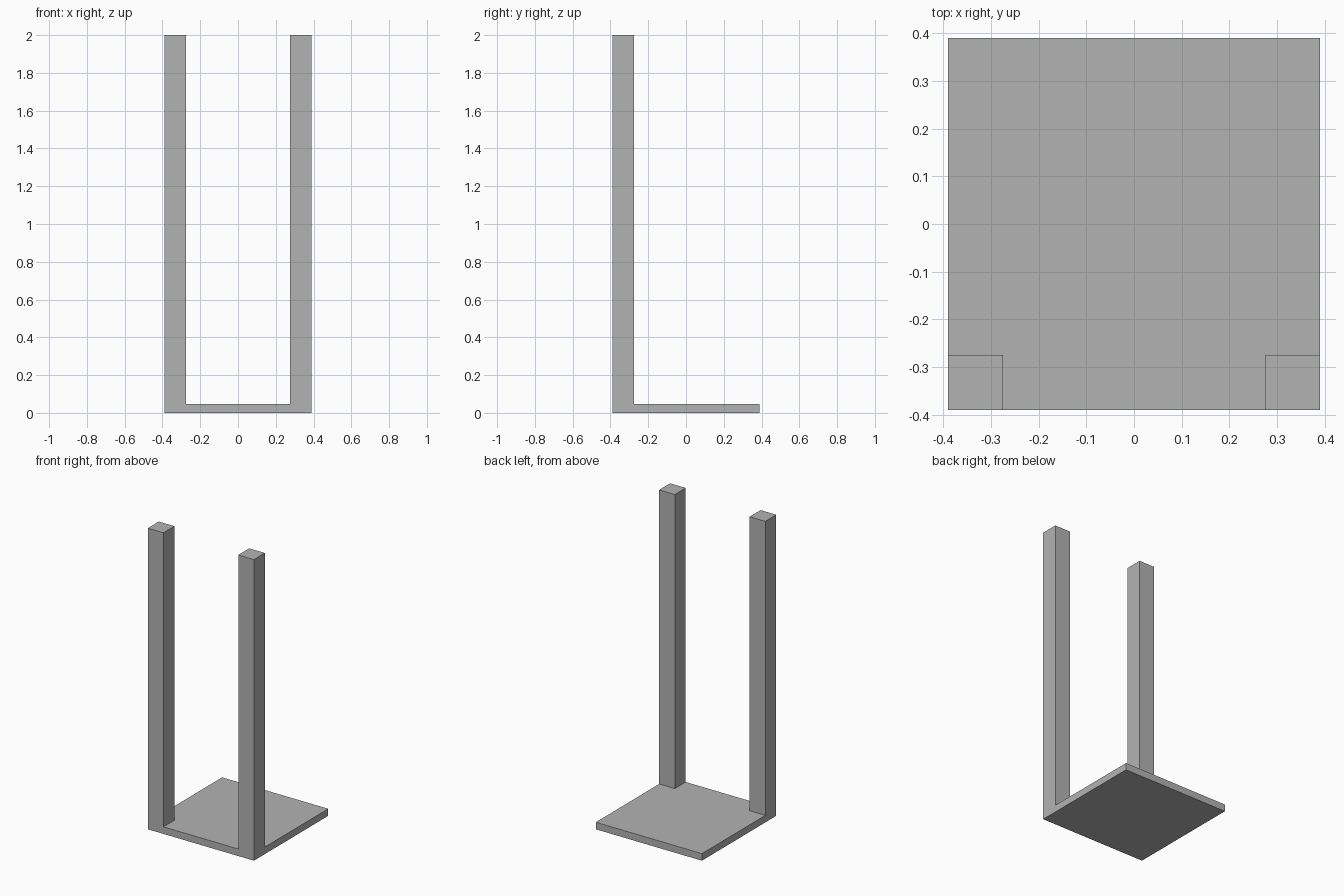
import bpy

default = bpy.data.objects.get("Cube")
if default:
    bpy.data.objects.remove(default, do_unlink=True)

HALF = 0.39      # half width of the square base
BASE = 0.047     # base thickness
POST = 0.115     # post side
HEIGHT = 2.0

grey = bpy.data.materials.new("plain grey")
grey.use_nodes = True
colour = (0.45, 0.45, 0.45, 1)
grey.diffuse_color = colour
grey.node_tree.nodes["Principled BSDF"].inputs["Base Color"].default_value = colour


def box(name, low, high):
    """Axis-aligned box between two opposite corners."""
    centre = [(a + b) / 2 for a, b in zip(low, high)]
    bpy.ops.mesh.primitive_cube_add(size=1, location=centre)
    obj = bpy.context.object
    obj.name = name
    obj.scale = [b - a for a, b in zip(low, high)]
    bpy.ops.object.transform_apply(location=False, rotation=False, scale=True)
    obj.data.materials.append(grey)
    return obj


# Square base slab
box("base_slab", (-HALF, -HALF, 0), (HALF, HALF, BASE))

# Tall posts on the two front corners, flush with the slab edges
for name, x in (("right_post", -HALF), ("left_post", HALF - POST)):
    box(name, (x, -HALF, BASE), (x + POST, POST - HALF, HEIGHT))
